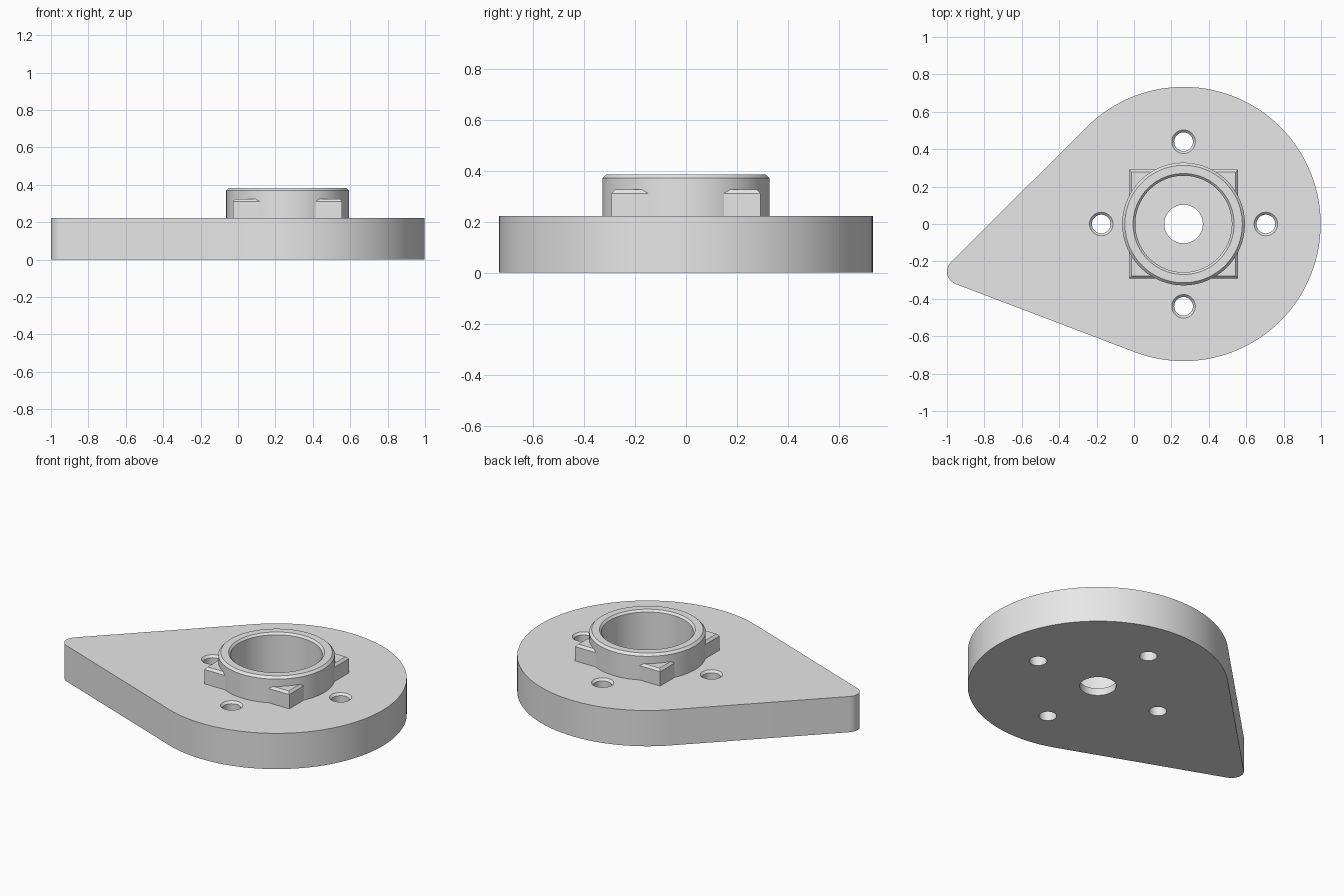
import bpy, bmesh
from math import cos, sin, pi, asin, atan2, hypot, radians
from mathutils import Vector

cube = bpy.data.objects.get("Cube")
if cube:
    bpy.data.objects.remove(cube, do_unlink=True)

HUB = Vector((0.265, 0))
HUB_R = 0.733
TIP = Vector((-0.93, -0.255))
TIP_R = 0.07
PLATE_H = 0.222

grey = bpy.data.materials.new("plain grey")
grey.use_nodes = True
grey.diffuse_color = (0.8, 0.8, 0.8, 1)
grey.node_tree.nodes["Principled BSDF"].inputs["Base Color"].default_value = (0.8, 0.8, 0.8, 1)


def stack(name, rings):
    """Closed solid from equal-length rings of points, bottom to top."""
    bm = bmesh.new()
    loops = [[bm.verts.new(p) for p in ring] for ring in rings]
    n = len(loops[0])
    for low, high in zip(loops, loops[1:]):
        for i in range(n):
            j = (i + 1) % n
            bm.faces.new((low[i], low[j], high[j], high[i]))
    bm.faces.new(loops[0][::-1])
    bm.faces.new(loops[-1])
    bmesh.ops.recalc_face_normals(bm, faces=bm.faces)
    mesh = bpy.data.meshes.new(name)
    bm.to_mesh(mesh)
    bm.free()
    mesh.materials.append(grey)
    obj = bpy.data.objects.new(name, mesh)
    bpy.context.collection.objects.link(obj)
    return obj


def lathe(name, profile, centre=HUB, sides=96, turn=0.0):
    """Turned solid from (radius, height) pairs."""
    return stack(name, [[(centre.x + r * cos(turn + 2 * pi * i / sides),
                          centre.y + r * sin(turn + 2 * pi * i / sides), z)
                         for i in range(sides)] for r, z in profile])


def arc(centre, radius, start, end, steps):
    return [(centre.x + radius * cos(start + (end - start) * i / steps),
             centre.y + radius * sin(start + (end - start) * i / steps))
            for i in range(steps + 1)]


def combine(target, tool, operation):
    mod = target.modifiers.new(operation, "BOOLEAN")
    mod.operation = operation
    mod.solver = "EXACT"
    mod.object = tool
    bpy.context.view_layer.objects.active = target
    bpy.ops.object.modifier_apply(modifier=mod.name)
    bpy.data.objects.remove(tool, do_unlink=True)


# Teardrop plate: two circles joined by their outer tangents
axis = TIP - HUB
heading = atan2(axis.y, axis.x) % (2 * pi)
spread = pi / 2 - asin((HUB_R - TIP_R) / hypot(axis.x, axis.y))
outline = (arc(HUB, HUB_R, heading + spread, heading - spread + 2 * pi, 96)
           + arc(TIP, TIP_R, heading - spread, heading + spread, 16))
flange = stack("flange_plate", [[(x, y, z) for x, y in outline] for z in (0, PLATE_H)])

# Square block with chamfered top, showing as four corner tabs
root = 2 ** 0.5
combine(flange, lathe("corner_tabs", [(0.292 * root, 0.15), (0.292 * root, 0.311),
                                      (0.279 * root, 0.325)], sides=4, turn=pi / 4), "UNION")

# Round collar with chamfered rim
combine(flange, lathe("collar", [(0.328, 0.13), (0.328, 0.37), (0.314, 0.384)]), "UNION")

# Blind bore with chamfered mouth, and the shaft hole through its floor
combine(flange, lathe("bore_cutter", [(0.258, 0.045), (0.258, 0.372),
                                      (0.27, 0.384), (0.27, 0.5)]), "DIFFERENCE")
combine(flange, lathe("shaft_cutter", [(0.103, -0.1), (0.103, 0.1)], sides=64), "DIFFERENCE")

# Four countersunk bolt holes
for k in range(4):
    spot = HUB + 0.44 * Vector((cos(k * pi / 2), sin(k * pi / 2)))
    combine(flange, lathe("bolt_cutter", [(0.05, -0.1), (0.05, PLATE_H - 0.013),
                                          (0.063, PLATE_H), (0.063, 0.3)],
                          centre=spot, sides=40), "DIFFERENCE")

# Smooth round walls, crisp edges
bpy.ops.object.select_all(action="DESELECT")
flange.select_set(True)
bpy.context.view_layer.objects.active = flange
bpy.ops.object.shade_smooth_by_angle(angle=radians(25))
